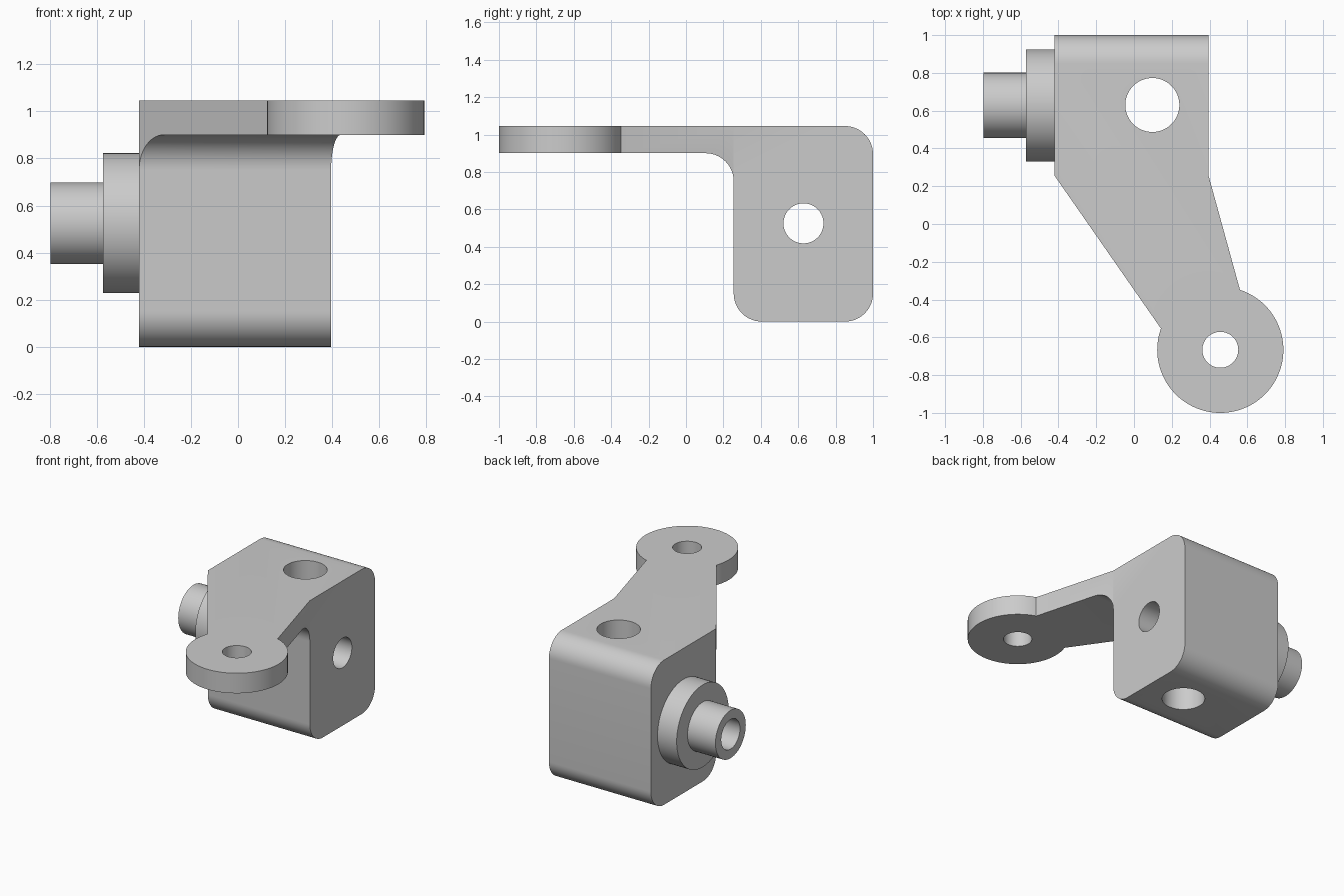
import bpy
import math
from mathutils import Vector

if "Cube" in bpy.data.objects:
    bpy.data.objects.remove(bpy.data.objects["Cube"], do_unlink=True)

grey = bpy.data.materials.new("plain grey")
grey.use_nodes = True
colour = (0.6, 0.6, 0.6, 1)
grey.diffuse_color = colour
grey.node_tree.nodes["Principled BSDF"].inputs["Base Color"].default_value = colour

TOP, ARM_LOW = 1.045, 0.9
FRONT, BACK = 0.255, 1.0
LEFT, RIGHT = 0.395, -0.42
BORE_Y, BORE_Z = 0.628, 0.525
EYE = (0.457, -0.666)


def arc(cx, cy, r, start, end, n=14):
    """Points on an arc, angles in degrees."""
    angles = [math.radians(start + (end - start) * i / n) for i in range(n + 1)]
    return [(cx + r * math.cos(a), cy + r * math.sin(a)) for a in angles]


def prism(name, points, low, high, axis):
    """Extrude a closed outline along z, or a (y, z) outline along x."""
    def place(p, h):
        return (p[0], p[1], h) if axis == "Z" else (h, p[0], p[1])
    n = len(points)
    verts = [place(p, low) for p in points] + [place(p, high) for p in points]
    faces = [tuple(reversed(range(n))), tuple(range(n, 2 * n))]
    faces += [(i, (i + 1) % n, n + (i + 1) % n, n + i) for i in range(n)]
    mesh = bpy.data.meshes.new(name)
    mesh.from_pydata(verts, [], faces)
    mesh.materials.append(grey)
    obj = bpy.data.objects.new(name, mesh)
    bpy.context.collection.objects.link(obj)
    return obj


def disc(name, centre, r, low, high, axis, n=72):
    return prism(name, arc(*centre, r, 0, 360, n)[:-1], low, high, axis)


def combine(target, tool, operation):
    """Apply an exact boolean and discard the tool."""
    bpy.context.view_layer.objects.active = target
    mod = target.modifiers.new(operation, "BOOLEAN")
    mod.operation, mod.object, mod.solver = operation, tool, "EXACT"
    bpy.ops.object.modifier_apply(modifier=mod.name)
    bpy.data.objects.remove(tool, do_unlink=True)


# Side profile: rounded block, with a filleted arm reaching forward
R = 0.15
profile = (arc(FRONT + R, R, R, 180, 270) + arc(BACK - R, R, R, 270, 360)
           + arc(BACK - R, TOP - R, R, 0, 90)
           + [(-0.8, TOP), (-0.8, ARM_LOW)]
           + arc(FRONT - R, ARM_LOW - R, R, 90, 0))
bracket = prism("bracket", profile, -0.7, 0.9, "X")

# Plan outline: square block narrowing to the slanted arm
plan = [(RIGHT, BACK), (RIGHT, FRONT), (0.196, -0.63), (0.587, -0.443),
        (LEFT, FRONT), (LEFT, BACK)]
plan = [(x, y + 0.1 if y == BACK else y) for x, y in plan]
combine(bracket, prism("plan_cutter", plan, -0.2, 1.3, "Z"), "INTERSECT")

# Arm eye, side flange and hollow stub
combine(bracket, disc("arm_eye", EYE, 0.334, ARM_LOW, TOP, "Z", 96), "UNION")
side = (BORE_Y, BORE_Z)
combine(bracket, disc("flange", side, 0.297, -0.573, RIGHT + 0.05, "X"), "UNION")
combine(bracket, disc("stub", side, 0.173, -0.796, -0.5, "X"), "UNION")

# Through holes
combine(bracket, disc("side_bore", side, 0.107, -1, 1, "X"), "DIFFERENCE")
combine(bracket, disc("upright_bore", (0.097, 0.63), 0.143, -0.5, 1.5, "Z"), "DIFFERENCE")
combine(bracket, disc("eye_hole", EYE, 0.095, 0.5, 1.5, "Z"), "DIFFERENCE")

bpy.ops.object.select_all(action="DESELECT")
bracket.select_set(True)
bpy.context.view_layer.objects.active = bracket
bpy.ops.object.shade_smooth_by_angle(angle=math.radians(30))
